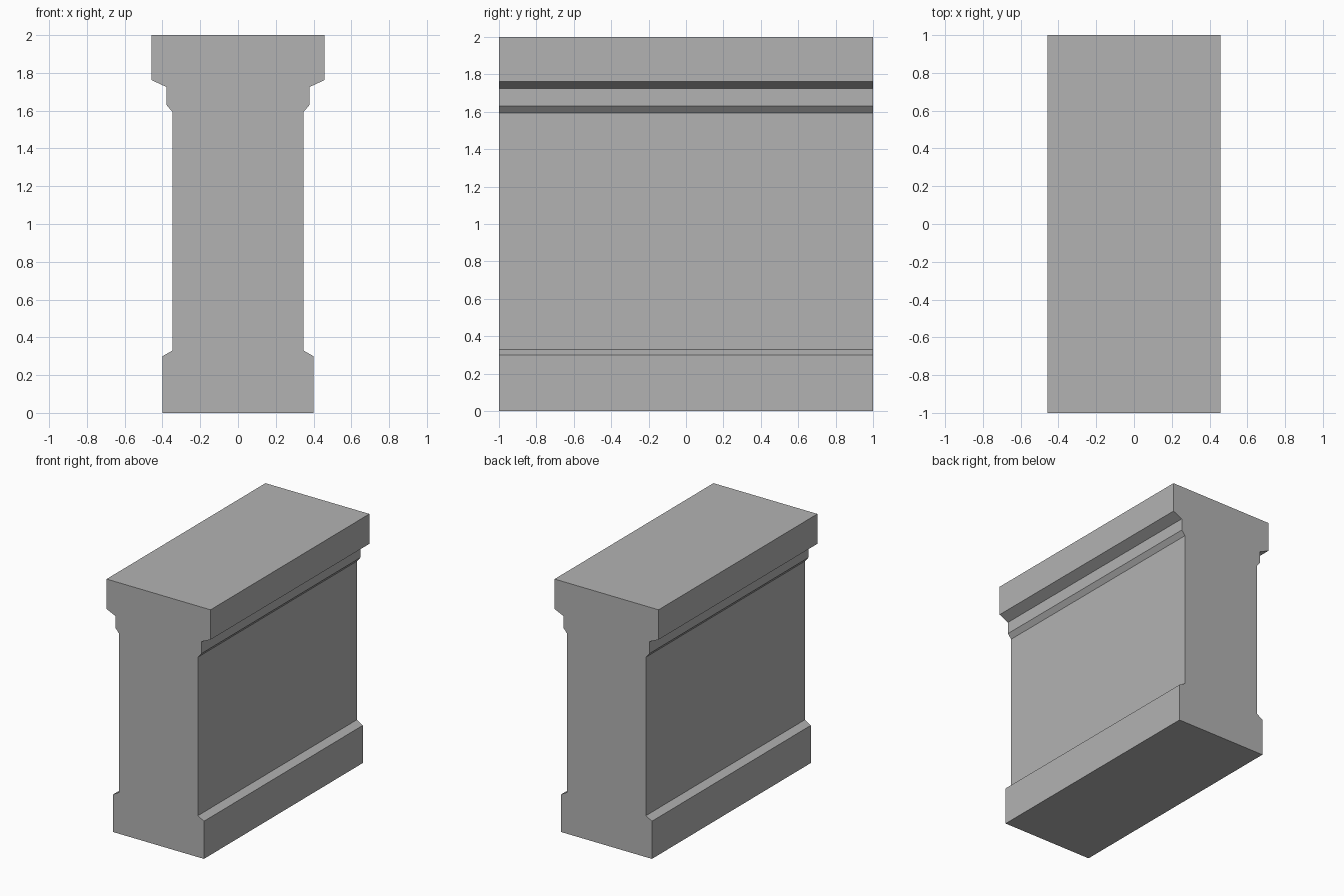
import bpy
import bmesh

cube = bpy.data.objects.get("Cube")
if cube:
    bpy.data.objects.remove(cube, do_unlink=True)

# Plain stone colour
stone = bpy.data.materials.new("grey_stone")
stone.use_nodes = True
colour = (0.45, 0.45, 0.45, 1)
stone.diffuse_color = colour
stone.node_tree.nodes["Principled BSDF"].inputs["Base Color"].default_value = colour

# Half profile from plinth to cap: (half width, height)
half = [(0.40, 0), (0.40, 0.30), (0.347, 0.33), (0.347, 1.593),
        (0.378, 1.63), (0.378, 1.725), (0.458, 1.762), (0.458, 2)]
outline = half + [(-x, z) for x, z in reversed(half)]

# Moulded pedestal wall: mirrored profile extruded front to back
bm = bmesh.new()
face = bm.faces.new([bm.verts.new((x, -1, z)) for x, z in outline])
result = bmesh.ops.extrude_face_region(bm, geom=[face], use_keep_orig=True)
moved = [v for v in result["geom"] if isinstance(v, bmesh.types.BMVert)]
bmesh.ops.translate(bm, verts=moved, vec=(0, 2, 0))
bmesh.ops.recalc_face_normals(bm, faces=bm.faces)

mesh = bpy.data.meshes.new("pedestal_wall")
bm.to_mesh(mesh)
bm.free()
mesh.materials.append(stone)
wall = bpy.data.objects.new("pedestal_wall", mesh)
bpy.context.collection.objects.link(wall)
